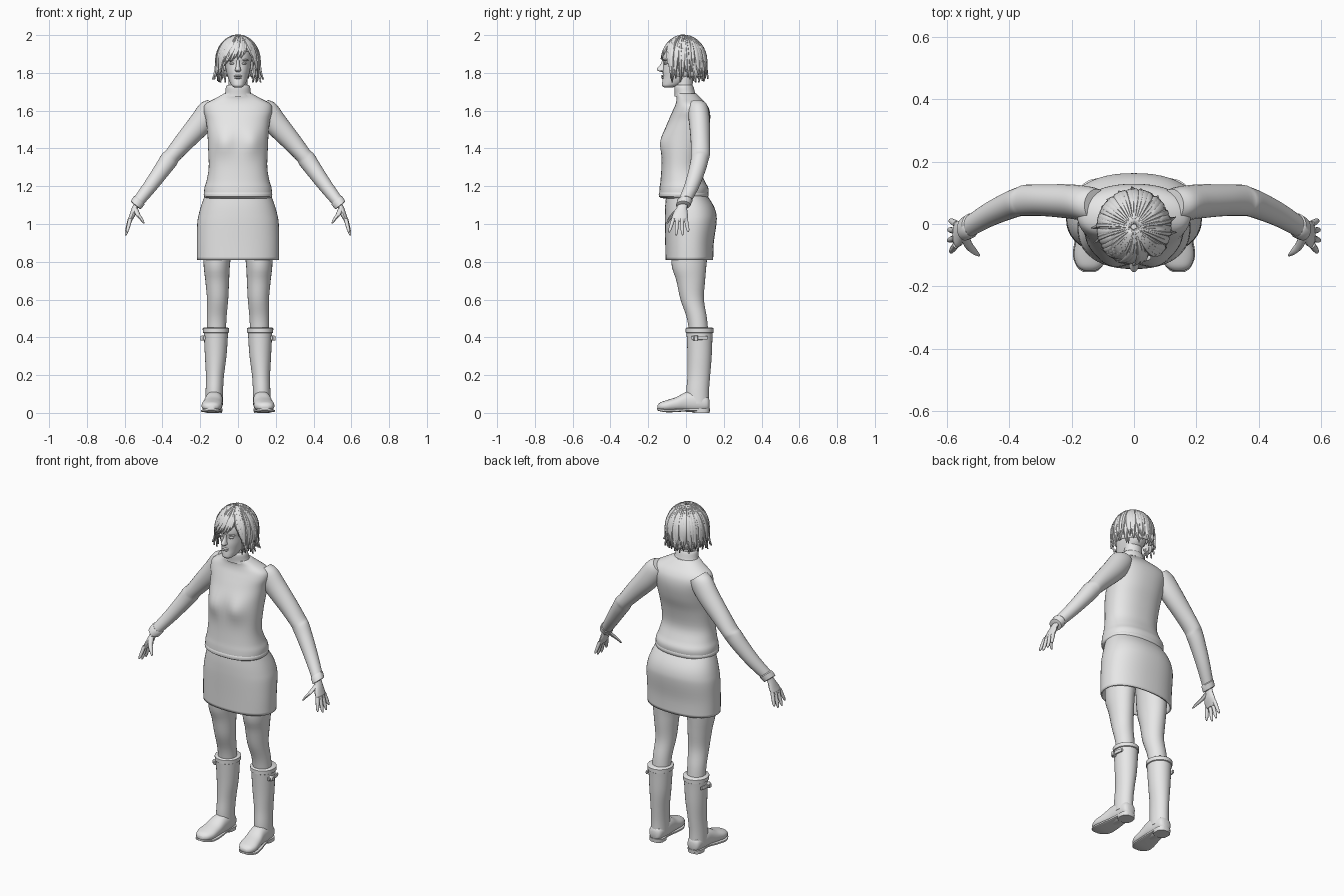
import bpy, bmesh, math, random
from mathutils import Vector

cube = bpy.data.objects.get("Cube")
if cube:
    bpy.data.objects.remove(cube, do_unlink=True)
random.seed(4)
X, Y, Z = Vector((1, 0, 0)), Vector((0, 1, 0)), Vector((0, 0, 1))
parts = []

grey = bpy.data.materials.new("plain_grey")
grey.use_nodes = True
grey.diffuse_color = (0.8, 0.8, 0.8, 1)
shader = next(n for n in grey.node_tree.nodes if n.type == "BSDF_PRINCIPLED")
shader.inputs["Base Color"].default_value = grey.diffuse_color


def finish(name, bm, mirror=False, thickness=0):
    bmesh.ops.recalc_face_normals(bm, faces=bm.faces)
    mesh = bpy.data.meshes.new(name)
    bm.to_mesh(mesh)
    bm.free()
    mesh.materials.append(grey)
    obj = bpy.data.objects.new(name, mesh)
    bpy.context.collection.objects.link(obj)
    if thickness:
        solid = obj.modifiers.new("thickness", "SOLIDIFY")
        solid.thickness, solid.offset = thickness, 0
    if mirror:
        obj.modifiers.new("mirror", "MIRROR")
    parts.append(obj)
    return obj


def smooth_rows(rows, steps):
    """Catmull-Rom interpolation through rows of numbers."""
    out = []
    for i in range(len(rows) - 1):
        a, b, c, d = (rows[max(0, min(len(rows) - 1, i + k))] for k in (-1, 0, 1, 2))
        for j in range(steps):
            t = j / steps
            out.append([q + t * ((r - p) + t * ((2 * p - 5 * q + 4 * r - s) + t * (3 * (q - r) + s - p))) / 2
                        if steps > 1 else q for p, q, r, s in zip(a, b, c, d)])
    return out + [list(rows[-1])]


def add_loft(bm, rows, u=X, v=Y, sides=32, power=2.0, steps=4, caps=True):
    """Skin rows of (x, y, z, radius along u, radius along v)."""
    def soft(value):
        return math.copysign(abs(value) ** (2 / power), value)
    rings = []
    for x, y, z, ru, rv in smooth_rows(rows, steps):
        angles = [math.tau * k / sides for k in range(sides)]
        rings.append([bm.verts.new(Vector((x, y, z)) + u * ru * soft(math.cos(a)) + v * rv * soft(math.sin(a)))
                      for a in angles])
    for low, high in zip(rings, rings[1:]):
        for k in range(sides):
            n = (k + 1) % sides
            bm.faces.new((low[k], low[n], high[n], high[k]))
    if caps:
        bm.faces.new(rings[0][::-1])
        bm.faces.new(rings[-1])


def loft(name, rows, mirror=False, thickness=0, **options):
    bm = bmesh.new()
    add_loft(bm, rows, caps=not thickness, **options)
    return finish(name, bm, mirror, thickness)


def level(rows):
    """Turn (z, half width, front y, back y) into loft rows."""
    return [(0, (f + b) / 2, z, w, (b - f) / 2) for z, w, f, b in rows]


def ellipsoid(name, centre, size, mirror=False):
    bm = bmesh.new()
    bmesh.ops.create_uvsphere(bm, u_segments=20, v_segments=12, radius=1)
    bmesh.ops.scale(bm, vec=size, verts=bm.verts)
    bmesh.ops.translate(bm, vec=centre, verts=bm.verts)
    return finish(name, bm, mirror)


# Sweater body, with the bust pushed forward
sweater = loft("sweater_body", level([
    (1.135, .165, -.12, .105), (1.15, .178, -.14, .115), (1.19, .178, -.14, .118), (1.23, .166, -.135, .098),
    (1.3, .155, -.13, .075), (1.4, .158, -.127, .09), (1.48, .162, -.118, .115), (1.55, .17, -.092, .128),
    (1.6, .182, -.07, .125), (1.635, .172, -.055, .108), (1.665, .12, -.05, .08), (1.69, .075, -.055, .055)]),
    sides=48, power=2.3)
for vert in sweater.data.vertices:
    x, y, z = vert.co
    if y < -.02:
        bump = math.exp(-((abs(x) - .075) / .05) ** 2 - ((z - 1.43) / .06) ** 2)
        vert.co.y -= .02 * bump
loft("sweater_hem", level([(1.137, .168, -.13, .108), (1.145, .18, -.143, .118), (1.165, .18, -.143, .118),
                           (1.172, .17, -.135, .11)]), sides=48, power=2.3, steps=2)
loft("sweater_collar", level([(1.675, .08, -.06, .06), (1.69, .069, -.06, .05), (1.725, .064, -.062, .04),
                              (1.735, .058, -.055, .035)]), steps=3)

# Sleeves and cuffs
across = Vector((.78, 0, .63))
loft("sleeves", [(.12, .06, 1.625, .052, .05), (.15, .065, 1.595, .056, .065), (.205, .072, 1.525, .055, .062),
                 (.285, .076, 1.435, .051, .052), (.345, .076, 1.365, .05, .044), (.365, .072, 1.34, .047, .048),
                 (.40, .06, 1.29, .045, .044), (.465, .03, 1.2, .04, .037), (.535, -.012, 1.11, .034, .03)],
     mirror=True, u=Y, v=across, sides=24)
loft("cuffs", [(.52, -.004, 1.13, .035, .03), (.524, -.006, 1.124, .04, .036), (.541, -.015, 1.1, .038, .034),
               (.543, -.016, 1.098, .03, .026)], mirror=True, u=Y, v=across, sides=24, steps=1)

# Hands
bm = bmesh.new()
add_loft(bm, [(.53, -.012, 1.12, .015, .026), (.546, -.022, 1.085, .016, .028), (.558, -.03, 1.05, .016, .04),
              (.569, -.034, 1.025, .013, .042), (.573, -.035, 1.01, .008, .036)], sides=16)
fingers = [((.57, -.066), (.588, -.09, .955)), ((.572, -.045), (.595, -.053, .938)),
           ((.572, -.022), (.594, -.018, .94)), ((.568, -.001), (.59, .012, .957))]
for (bx, by), (tx, ty, tz) in fingers:
    base, tip = Vector((bx, by, 1.03)), Vector((tx, ty, tz))
    add_loft(bm, [(*base.lerp(tip, t), r, r) for t, r in ((0, .011), (.5, .01), (.85, .008), (1, .003))],
             sides=10, steps=3)
add_loft(bm, [(.545, -.035, 1.085, .014, .016), (.53, -.068, 1.05, .013, .014), (.512, -.088, 1.025, .01, .01),
              (.497, -.1, 1.002, .004, .004)], sides=10)
finish("hands", bm, mirror=True)

# Skirt
loft("skirt", level([(.81, .213, -.105, .14), (.9, .214, -.106, .143), (1.0, .212, -.108, .157),
                     (1.05, .204, -.108, .157), (1.1, .19, -.106, .14), (1.16, .168, -.1, .1)]),
     thickness=.008, sides=48, power=2.3)

# Legs
loft("legs", [(.1, .03, 1.0, .085, .1), (.112, .016, .8, .071, .094), (.11, .025, .7, .063, .076),
              (.108, .033, .6, .056, .062), (.113, .058, .5, .052, .053), (.115, .07, .4, .05, .05)],
     mirror=True, sides=28)

# Boots: shaft, top band, foot, sole, heel and strap
loft("boot_shafts", [(.126, .062, .05, .046, .06), (.125, .062, .12, .046, .06), (.122, .068, .2, .048, .06),
                     (.118, .072, .3, .057, .064), (.117, .072, .4, .063, .068), (.117, .072, .445, .065, .071)],
     mirror=True, sides=28)
loft("boot_bands", [(.117, .072, .422, .064, .069), (.117, .072, .425, .069, .074), (.117, .072, .447, .07, .074),
                    (.117, .072, .451, .064, .069)], mirror=True, sides=28, steps=1)
loft("boot_feet", [(.126, .125, .045, .018, .022), (.126, .11, .05, .038, .04), (.126, .05, .058, .046, .055),
                   (.128, 0, .058, .048, .052), (.134, -.05, .046, .052, .038), (.139, -.1, .038, .054, .03),
                   (.142, -.135, .034, .04, .022), (.143, -.15, .031, .018, .011)],
     mirror=True, u=X, v=Z, sides=24, power=2.3)
loft("boot_soles", [(.126, .125, .017, .02, .006), (.126, .1, .016, .042, .008), (.127, .03, .018, .043, .008),
                    (.134, -.04, .013, .053, .008), (.14, -.1, .011, .056, .008), (.143, -.14, .016, .038, .007),
                    (.143, -.154, .02, .018, .005)], mirror=True, u=X, v=Z, sides=20, power=4)
loft("boot_heels", [(.126, .083, 0, .042, .042), (.126, .083, .022, .044, .044)],
     mirror=True, sides=24, power=2.6, steps=1)
loft("boot_straps", [(.178, .03, .397, .005, .009), (.187, .072, .397, .005, .01), (.18, .115, .397, .005, .009)],
     mirror=True, u=X, v=Z, sides=12, power=4)
loft("boot_buckles", [(.176, .05, .396, .014, .014), (.18, .051, .396, .014, .014), (.198, .053, .396, .009, .012)],
     mirror=True, u=Y, v=Z, sides=12, power=5, steps=1)

# Neck, head and features
loft("neck", level([(1.66, .052, -.05, .035), (1.73, .05, -.055, .035), (1.8, .05, -.05, .04)]))
loft("head", level([(1.722, .018, -.115, -.075), (1.732, .033, -.126, -.04), (1.75, .043, -.126, .0),
                    (1.775, .053, -.123, .04), (1.81, .063, -.123, .07), (1.85, .069, -.119, .08),
                    (1.88, .073, -.124, .085), (1.92, .069, -.115, .08), (1.955, .048, -.08, .055),
                    (1.97, .02, -.04, .02)]), power=2.2)
loft("nose", level([(1.868, .008, -.126, -.1), (1.845, .009, -.135, -.1), (1.822, .014, -.154, -.1),
                    (1.812, .017, -.15, -.1), (1.806, .01, -.135, -.1)]), sides=16)
ellipsoid("upper_lip", (0, -.121, 1.784), (.023, .012, .005))
ellipsoid("lower_lip", (0, -.12, 1.774), (.019, .012, .006))
ellipsoid("eyes", (.03, -.106, 1.85), (.015, .012, .007), mirror=True)
ellipsoid("brows", (.031, -.108, 1.868), (.024, .012, .005), mirror=True)
ellipsoid("ears", (.07, -.005, 1.84), (.01, .02, .032), mirror=True)

# Hair: a scalp shell covered by tapering locks that fall from the crown
DOME, QUARTER = .14, .14 * math.pi / 2


def hair_point(angle, s, end_z, scale=1.0, flick=0.0):
    run = s * (QUARTER + 1.86 - end_z)
    theta = min(run, QUARTER) / DOME
    drop = max(0, run - QUARTER)
    r = math.sin(theta) * scale + flick * (drop / .1) ** 2
    return Vector((.115 * r * math.sin(angle), -.01 - .118 * r * math.cos(angle),
                   1.86 + (DOME - .004) * math.cos(theta) * scale - drop))


def scalp_end(angle):
    t = max(0, min(1, (abs(angle) - .75) / .4))
    return 1.92 - .14 * t


bm = bmesh.new()
columns = [-math.pi + math.tau * k / 48 for k in range(48)]
grid = [[bm.verts.new(hair_point(a, j / 12, scalp_end(a), .96)) for a in columns] for j in range(1, 13)]
for upper, lower in zip(grid, grid[1:]):
    for k in range(48):
        n = (k + 1) % 48
        bm.faces.new((upper[k], lower[k], lower[n], upper[n]))
bm.faces.new(grid[0])
finish("hair_scalp", bm, thickness=.004)

bm = bmesh.new()


def add_lock(start, end, end_z, width, scale, flick):
    rows = []
    for j in range(13):
        s = .04 + .96 * j / 12
        angle = start + (end - start) * s * s
        half = width * min(1, 2.2 * s + .1) * max(.03, 1 - s ** 5)
        rows.append([bm.verts.new(hair_point(angle + side * half, s, end_z, scale + lift, flick))
                     for side, lift in ((-1, -.035), (-.4, .015), (.4, .015), (1, -.035))])
    for a, b in zip(rows, rows[1:]):
        for k in range(3):
            bm.faces.new((a[k], a[k + 1], b[k + 1], b[k]))


# Side and back locks in two layers
for layer, count in enumerate((26, 30)):
    for k in range(count):
        a = .98 + (math.tau - 1.96) * k / (count - 1)
        add_lock(a, a + random.uniform(-.15, .15), random.uniform(1.745, 1.79) + .02 * layer,
                 random.uniform(.12, .18), .98 + .035 * layer, random.uniform(-.12, .08))
# Fringe swept across the forehead, then strands framing the face
for k in range(9):
    t = k / 8
    add_lock(.55 - .9 * t, .3 - 1.3 * t, 1.895 - .065 * t + random.uniform(-.012, .008), .17,
             1.01 + .01 * (k % 3), .02)
for k in range(4):
    add_lock(.5 + .12 * k, .72 + .1 * k, 1.88 - .035 * k, .14, 1.03, .03)
    add_lock(-.45 - .12 * k, -.8 - .07 * k, 1.85 - .03 * k, .14, 1.03, .04)
# Loose flicks at the sides
for a in (1.35, 1.7, -1.3, -1.65):
    add_lock(a, a + .1, 1.765, .09, 1.03, .16)
finish("hair_locks", bm, thickness=.004)

bpy.ops.object.select_all(action="DESELECT")
for obj in parts:
    obj.select_set(True)
bpy.context.view_layer.objects.active = parts[0]
bpy.ops.object.shade_smooth_by_angle(angle=math.radians(42))
